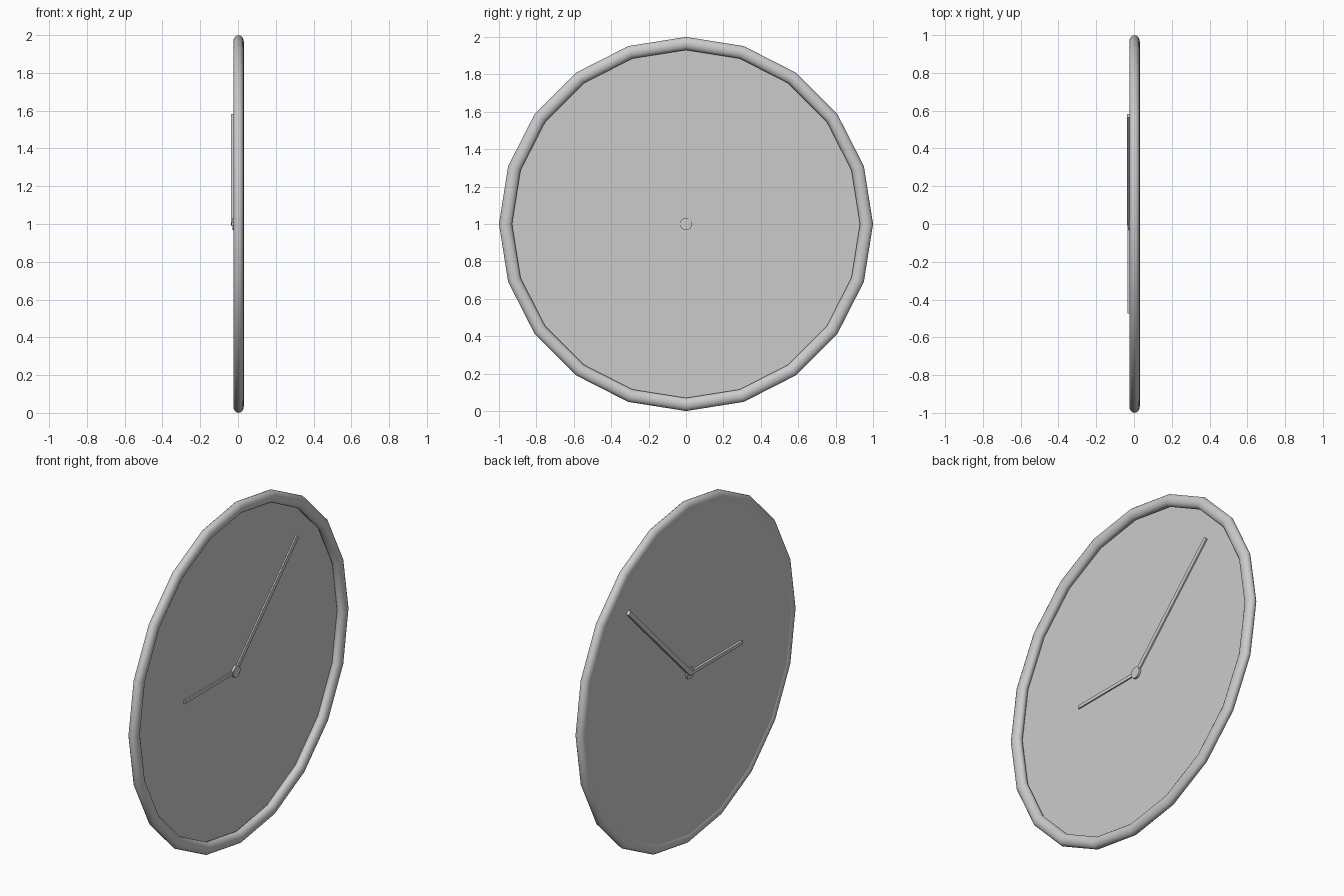
import bpy
from math import pi, radians, cos, sin

if "Cube" in bpy.data.objects:
    bpy.data.objects.remove(bpy.data.objects["Cube"])

SIDES = 20
C = 1.0           # height of the clock centre
FACE_X = -0.02    # plane of the dial


def finish(name):
    ob = bpy.context.object
    ob.name = name
    bpy.ops.object.transform_apply(location=False, rotation=True, scale=True)
    return ob


def hand(name, length, width, angle, x0, x1):
    """Bar from the centre outwards; angle measured from +y towards +z."""
    mid = length / 2
    bpy.ops.mesh.primitive_cube_add(
        size=1, location=((x0 + x1) / 2, mid * cos(angle), C + mid * sin(angle)),
        rotation=(angle, 0, 0))
    bpy.context.object.scale = (x1 - x0, length, width)
    return finish(name)


# Rounded rim: 20-sided ring with a slightly flattened tube section
bpy.ops.mesh.primitive_torus_add(
    major_segments=SIDES, minor_segments=16, major_radius=0.965,
    minor_radius=0.035, location=(0.003, 0, C), rotation=(0, pi / 2, 0))
bpy.context.object.scale = (1, 1, 0.79)
finish("rim")
bpy.ops.object.shade_smooth()

# Thin dial set inside the rim
bpy.ops.mesh.primitive_circle_add(
    vertices=SIDES, radius=0.96, fill_type='NGON',
    location=(FACE_X, 0, C), rotation=(0, pi / 2, 0))
finish("dial")

# Hands pass through the dial and show on both sides
hand("minute_hand", 0.81, 0.026, radians(45), -0.037, -0.012)
hand("hour_hand", 0.475, 0.02, radians(180), -0.034, -0.012)

# Centre hub
bpy.ops.mesh.primitive_cylinder_add(
    vertices=20, radius=0.033, depth=0.022,
    location=(-0.018, 0, C), rotation=(0, pi / 2, 0))
finish("hub")
bpy.ops.object.shade_smooth_by_angle(angle=radians(30))
